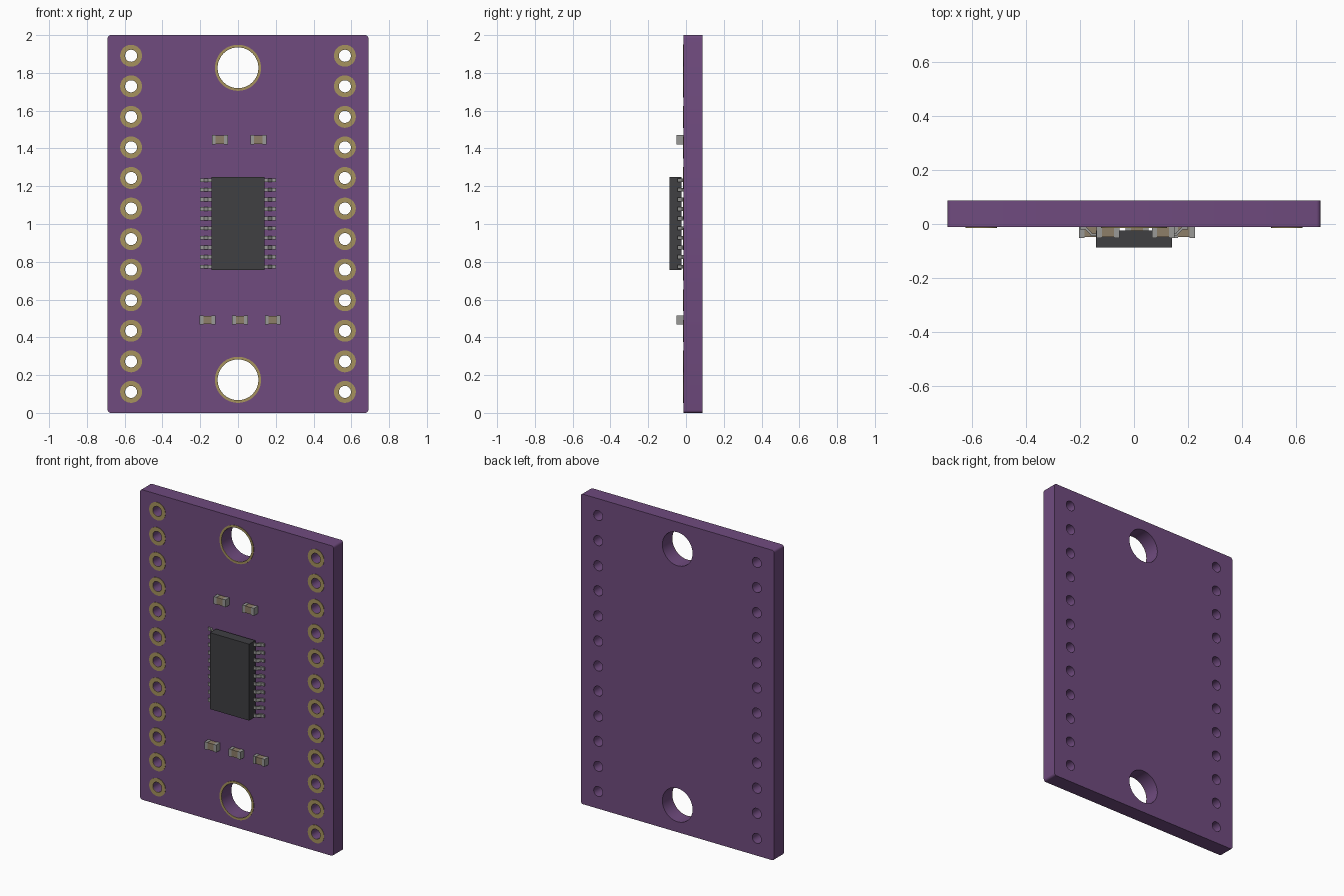
import bpy, bmesh, math
from mathutils import Vector

if "Cube" in bpy.data.objects:
    bpy.data.objects.remove(bpy.data.objects["Cube"])

FRONT, BACK = -0.012, 0.087          # board faces in y


def material(name, rgb):
    m = bpy.data.materials.new(name)
    m.diffuse_color = (*rgb, 1)
    m.use_nodes = True
    m.node_tree.nodes["Principled BSDF"].inputs["Base Color"].default_value = m.diffuse_color
    return m


PURPLE = material("purple_mask", (0.16, 0.07, 0.21))
GOLD = material("gold_plating", (0.38, 0.29, 0.11))
BLACK = material("black_plastic", (0.05, 0.05, 0.055))
TIN = material("tin", (0.32, 0.32, 0.31))
TAN = material("tan_ceramic", (0.27, 0.21, 0.14))


def circle(x, z, r, n=32):
    return [(x + r * math.cos(2 * math.pi * i / n), z + r * math.sin(2 * math.pi * i / n)) for i in range(n)]


def add_mesh(name, bm, mat):
    bmesh.ops.recalc_face_normals(bm, faces=bm.faces)
    me = bpy.data.meshes.new(name)
    bm.to_mesh(me)
    bm.free()
    me.materials.append(mat)
    ob = bpy.data.objects.new(name, me)
    bpy.context.collection.objects.link(ob)
    return ob


def plate(name, loops, y0, y1, mat):
    """Extrude x-z outlines (inner loops become holes) from y0 to y1."""
    cu = bpy.data.curves.new(name + "_outline", 'CURVE')
    cu.dimensions = '2D'
    cu.fill_mode = 'BOTH'
    cu.extrude = (y1 - y0) / 2
    for pts in loops:
        s = cu.splines.new('POLY')
        s.points.add(len(pts) - 1)
        for p, (x, z) in zip(s.points, pts):
            p.co = (x, z, 0, 1)
        s.use_cyclic_u = True
    tmp = bpy.data.objects.new(name + "_outline", cu)
    bpy.context.collection.objects.link(tmp)
    bpy.context.view_layer.update()
    me = bpy.data.meshes.new_from_object(tmp.evaluated_get(bpy.context.evaluated_depsgraph_get()))
    bm = bmesh.new()
    bm.from_mesh(me)
    bpy.data.objects.remove(tmp)
    bpy.data.meshes.remove(me)
    bpy.data.curves.remove(cu)
    for v in bm.verts:
        x, z, d = v.co
        v.co = (x, (y0 + y1) / 2 + d, z)
    bmesh.ops.remove_doubles(bm, verts=bm.verts, dist=1e-5)
    ob = add_mesh(name, bm, mat)
    for p in ob.data.polygons:
        p.use_smooth = True
    ob.data.set_sharp_from_angle(angle=math.radians(30))
    return ob


def add_box(bm, x0, x1, y0, y1, z0, z1):
    vs = bmesh.ops.create_cube(bm, size=1)["verts"]
    c = Vector((x0 + x1, y0 + y1, z0 + z1)) / 2
    for v in vs:
        v.co = Vector((v.co.x * (x1 - x0), v.co.y * (y1 - y0), v.co.z * (z1 - z0))) + c


# Circuit board with drilled holes and slightly rounded corners
R = 0.015
outline = []
for k, (sx, sz) in enumerate([(1, 1), (-1, 1), (-1, -1), (1, -1)]):
    for i in range(5):
        a = math.pi / 2 * (k + i / 4)
        outline.append((sx * (0.69 - R) + R * math.cos(a), 1 + sz * (1 - R) + R * math.sin(a)))

pins = [(sx * 0.566, 0.111 + i * 0.1618) for sx in (-1, 1) for i in range(12)]
mounts = [(0, 0.175), (0, 1.827)]
pin_holes = [circle(x, z, 0.032) for x, z in pins]
mount_holes = [circle(x, z, 0.108, 48) for x, z in mounts]
plate("circuit_board", [outline] + pin_holes + mount_holes, FRONT, BACK, PURPLE)

# Plated rings around the holes, front face only
plate("header_pads", [circle(x, z, 0.058) for x, z in pins] + pin_holes, FRONT - 0.003, FRONT, GOLD)
plate("mounting_rings", [circle(x, z, 0.122, 48) for x, z in mounts] + mount_holes,
      FRONT - 0.003, FRONT, GOLD)

# Chip body
bm = bmesh.new()
add_box(bm, -0.14, 0.14, -0.087, -0.024, 0.757, 1.25)
add_mesh("chip_body", bm, BLACK)

# Gull-wing chip leads, ten per side
lead = [(0.135, -0.044), (0.158, -0.044), (0.180, -0.021), (0.2, -0.021),
        (0.2, -0.012), (0.176, -0.012), (0.154, -0.035), (0.135, -0.035)]
bm = bmesh.new()
for sx in (-1, 1):
    for i in range(10):
        z = 0.774 + i * 0.0509
        a, b = ([bm.verts.new((sx * x, y, z + dz)) for x, y in lead] for dz in (-0.01, 0.01))
        for j in range(3):           # quads along the bent strip ends
            for s in (a, b):
                bm.faces.new((s[j], s[j + 1], s[6 - j], s[7 - j]))
        for j in range(8):
            k = (j + 1) % 8
            bm.faces.new((a[j], a[k], b[k], b[j]))
add_mesh("chip_leads", bm, TIN)

# Surface-mount capacitors: ceramic middle and two tin end caps
for n, (x, z) in enumerate([(-0.096, 1.446), (0.108, 1.446), (-0.161, 0.492), (0.011, 0.492), (0.184, 0.492)], 1):
    bm = bmesh.new()
    add_box(bm, x - 0.022, x + 0.022, -0.049, FRONT, z - 0.022, z + 0.022)
    add_mesh(f"capacitor_body_{n}", bm, TAN)
    bm = bmesh.new()
    for s in (-1, 1):
        lo, hi = sorted((x + s * 0.022, x + s * 0.042))
        add_box(bm, lo, hi, -0.051, FRONT, z - 0.024, z + 0.024)
    add_mesh(f"capacitor_ends_{n}", bm, TIN)
